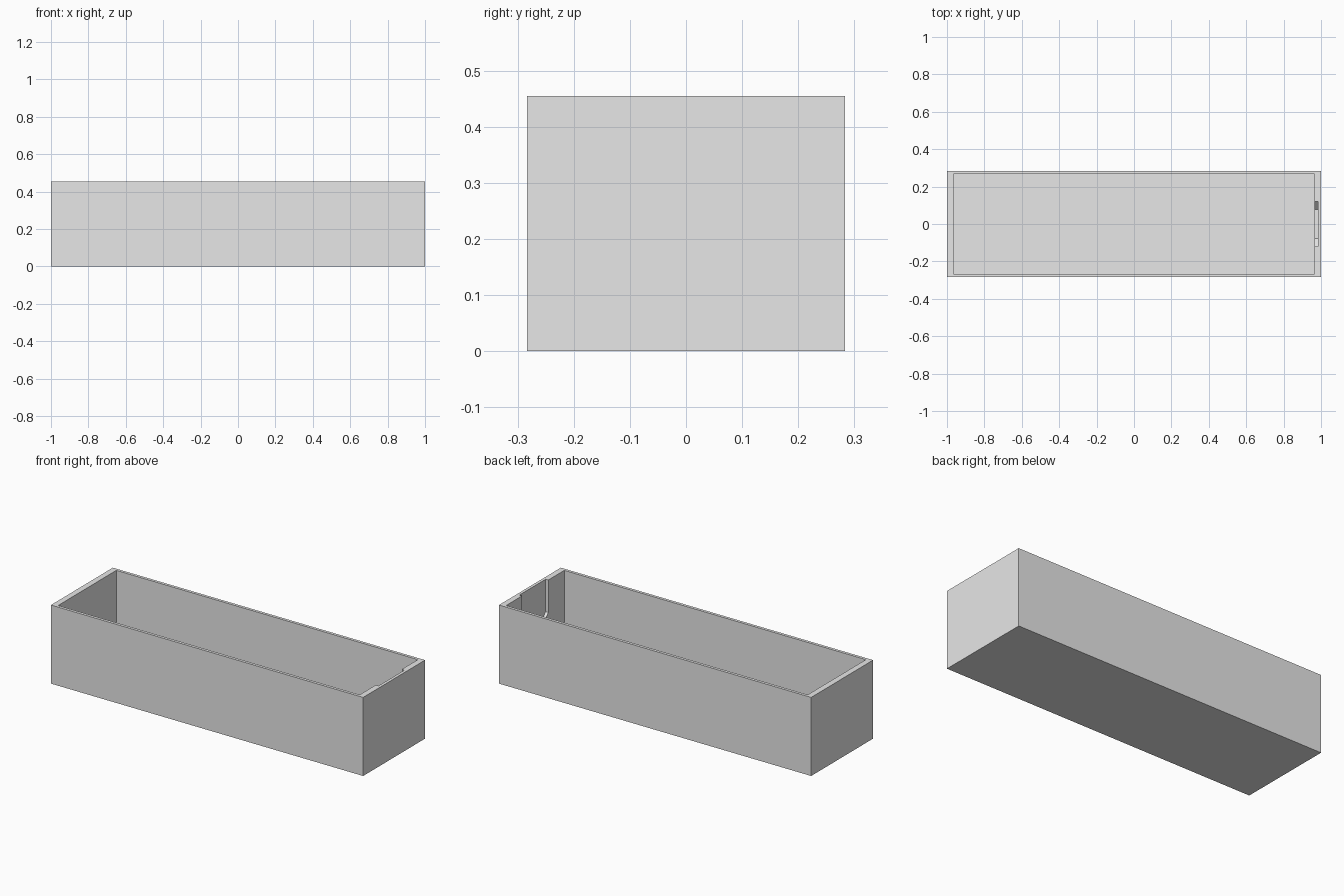
import bpy
import bmesh

if "Cube" in bpy.data.objects:
    bpy.data.objects.remove(bpy.data.objects["Cube"])

LENGTH, DEPTH, HEIGHT = 2.0, 0.566, 0.455
WALL = 0.017          # side walls, floor and the skin behind the slot
END_WALL = 0.034      # thicker end walls

grey = bpy.data.materials.new("light_grey")
grey.diffuse_color = (0.8, 0.8, 0.8, 1.0)
grey.use_nodes = True
grey.node_tree.nodes["Principled BSDF"].inputs["Base Color"].default_value = grey.diffuse_color


def prism(name, profile, x0, x1):
    """Extrude a (y, z) outline along x."""
    bm = bmesh.new()
    face = bm.faces.new([bm.verts.new((x0, y, z)) for y, z in profile])
    moved = bmesh.ops.extrude_face_region(bm, geom=[face])["geom"]
    verts = [v for v in moved if isinstance(v, bmesh.types.BMVert)]
    bmesh.ops.translate(bm, verts=verts, vec=(x1 - x0, 0, 0))
    bmesh.ops.recalc_face_normals(bm, faces=bm.faces)
    mesh = bpy.data.meshes.new(name)
    bm.to_mesh(mesh)
    bm.free()
    mesh.materials.append(grey)
    obj = bpy.data.objects.new(name, mesh)
    bpy.context.collection.objects.link(obj)
    return obj


def block_profile(half_y, z0, z1):
    return [(-half_y, z0), (half_y, z0), (half_y, z1), (-half_y, z1)]


def cut(obj, cutter):
    """Subtract the cutter, then discard it."""
    mod = obj.modifiers.new("cut", 'BOOLEAN')
    mod.operation = 'DIFFERENCE'
    mod.solver = 'EXACT'
    mod.object = cutter
    bpy.context.view_layer.objects.active = obj
    bpy.ops.object.modifier_apply(modifier=mod.name)
    bpy.data.objects.remove(cutter, do_unlink=True)


# Open tray
tray = prism("tray", block_profile(DEPTH / 2, 0, HEIGHT), -LENGTH / 2, LENGTH / 2)

# Main cavity
inner_x = LENGTH / 2 - END_WALL
cut(tray, prism("cavity_cutter", block_profile(DEPTH / 2 - WALL, WALL, HEIGHT + 0.1),
                -inner_x, inner_x))

# Shallow slot in the inner face of the right end wall, with chamfered lower corners
slot = [(-0.078, 0.225), (0.078, 0.225), (0.12, 0.267),
        (0.12, HEIGHT + 0.1), (-0.12, HEIGHT + 0.1), (-0.12, 0.267)]
cut(tray, prism("slot_cutter", slot, inner_x - 0.05, LENGTH / 2 - WALL))
